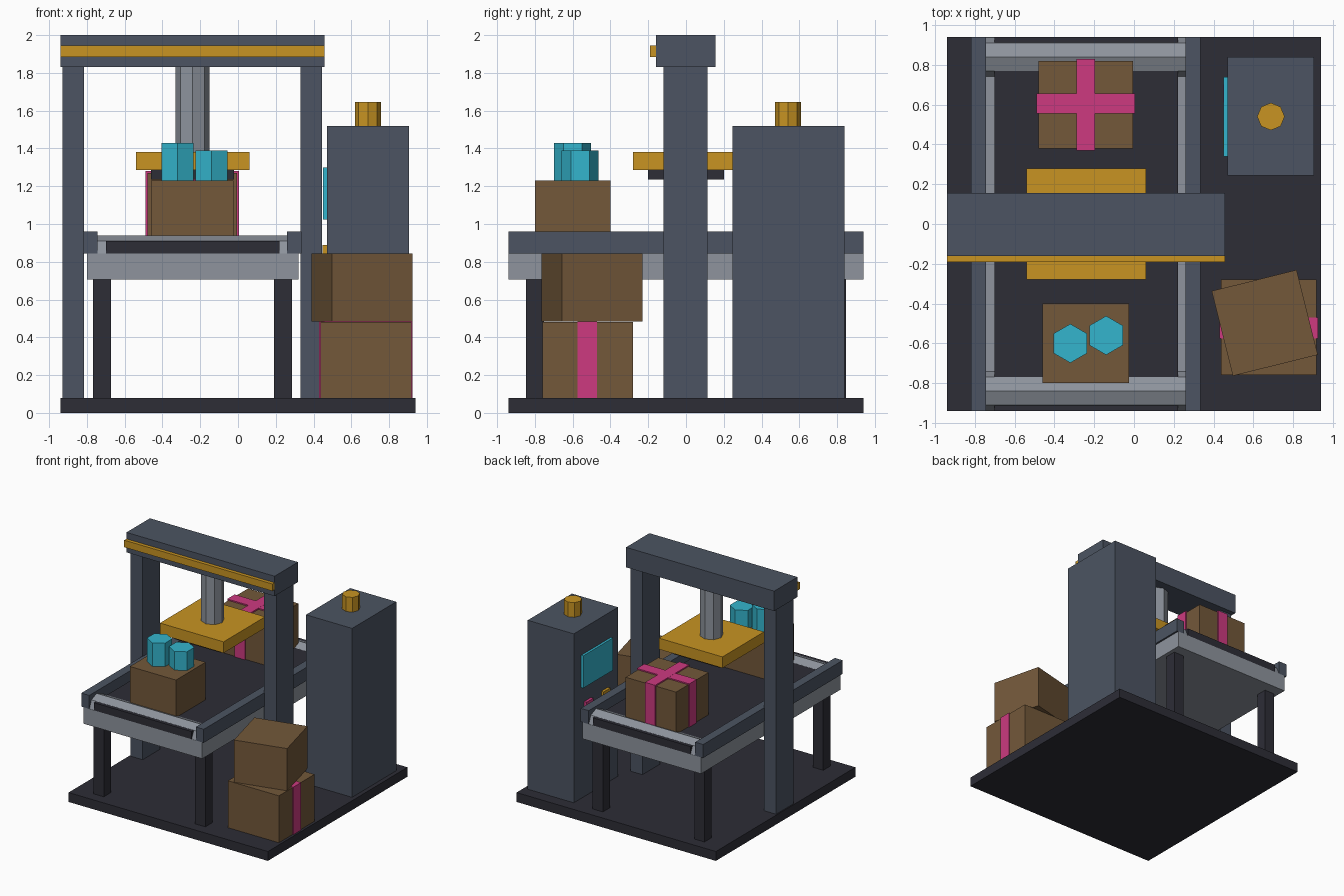
import bpy
import math

cube = bpy.data.objects.get("Cube")
if cube:
    bpy.data.objects.remove(cube, do_unlink=True)


def material(name, code):
    def linear(c):
        return c / 12.92 if c <= 0.04045 else ((c + 0.055) / 1.055) ** 2.4
    rgb = [linear(int(code[i:i + 2], 16) / 255) for i in range(0, 6, 2)]
    m = bpy.data.materials.new(name)
    m.use_nodes = True
    m.diffuse_color = (*rgb, 1)
    m.node_tree.nodes["Principled BSDF"].inputs["Base Color"].default_value = (*rgb, 1)
    return m


DARK = material("charcoal", "2D2D36")
SLATE = material("slate blue", "4C5462")
STEEL = material("light steel", "8E949D")
YELLOW = material("safety yellow", "C89422")
CYAN = material("cyan", "34B5CD")
PINK = material("pink ribbon", "CD3A80")
BROWN = material("cardboard", "73583A")


def finish(name, mat):
    ob = bpy.context.object
    ob.name = name
    ob.data.name = name
    ob.data.materials.append(mat)
    return ob


def box(name, mat, xs, ys, zs, turn=0):
    """Box given by its extents on each axis, optionally turned about z."""
    bpy.ops.mesh.primitive_cube_add(size=1, location=[sum(r) / 2 for r in (xs, ys, zs)])
    ob = finish(name, mat)
    ob.scale = [r[1] - r[0] for r in (xs, ys, zs)]
    ob.rotation_euler.z = math.radians(turn)
    return ob


def prism(name, mat, sides, radius, x, y, zs):
    """Upright prism with a corner on the y axis."""
    bpy.ops.mesh.primitive_cylinder_add(vertices=sides, radius=radius, depth=zs[1] - zs[0],
                                        location=(x, y, sum(zs) / 2))
    return finish(name, mat)


# Floor plate
box("floor_plate", DARK, (-.94, .94), (-.94, .94), (0, .08))

# Press gantry
for side, x in (("right", -.93), ("left", .33)):
    box(side + "_post", SLATE, (x, x + .115), (-.12, .115), (.08, 1.83))
box("top_beam", SLATE, (-.94, .457), (-.16, .155), (1.83, 2))
box("beam_stripe", YELLOW, (-.94, .457), (-.19, -.16), (1.885, 1.945))

# Press head
CX = -.24
prism("press_piston", STEEL, 8, .09, CX, 0, (1.37, 1.84))
box("press_plate", YELLOW, (CX - .3, CX + .3), (-.28, .28), (1.285, 1.38))
box("press_pad", DARK, (CX - .22, CX + .22), (-.2, .2), (1.235, 1.285))

# Conveyor table
box("conveyor_bed", STEEL, (-.8, .32), (-.94, .94), (.705, .845))
box("conveyor_belt", DARK, (-.7, .22), (-.94, .94), (.845, .91))
for side, x in (("right", -.82), ("left", .26)):
    box(side + "_rail", SLATE, (x, x + .075), (-.94, .94), (.845, .96))
for end, s in (("front", -1), ("back", 1)):
    bpy.ops.mesh.primitive_cylinder_add(vertices=8, radius=.1, depth=1.01,
                                        location=(CX, s * .84, .84),
                                        rotation=(0, math.pi / 2, 0))
    finish(end + "_roller", STEEL)
    for side, x in (("right", -.72), ("left", .238)):
        box(f"{end}_{side}_leg", DARK, (x - .048, x + .048),
            (s * .8 - .048, s * .8 + .048), (.08, .705))

# Open carton with hexagonal goods
box("goods_carton", BROWN, (-.46, -.025), (-.8, -.4), (.91, 1.23))
prism("tall_canister", CYAN, 6, .098, -.32, -.6, (1.23, 1.43))
prism("short_canister", CYAN, 6, .098, -.14, -.56, (1.23, 1.39))

# Wrapped parcel
box("wrapped_parcel", BROWN, (-.48, -.005), (.38, .82), (.91, 1.27))
box("parcel_ribbon_across", PINK, (-.49, .005), (.555, .655), (.91, 1.28))
box("parcel_ribbon_along", PINK, (-.29, -.195), (.37, .83), (.91, 1.281))

# Control cabinet
box("control_cabinet", SLATE, (.47, .905), (.245, .84), (.08, 1.52))
prism("beacon", YELLOW, 8, .069, .688, .54, (1.52, 1.645))
box("screen", CYAN, (.45, .47), (.34, .74), (1.025, 1.3))
box("yellow_button", YELLOW, (.447, .47), (.38, .47), (.845, .89))
box("pink_button", PINK, (.447, .47), (.61, .7), (.845, .89))

# Stacked cartons
box("lower_carton", BROWN, (.437, .918), (-.76, -.28), (.08, .48))
box("lower_carton_ribbon", PINK, (.43, .925), (-.575, -.47), (.08, .485))
box("upper_carton", BROWN, (.437, .877), (-.717, -.277), (.485, .845), turn=14)
